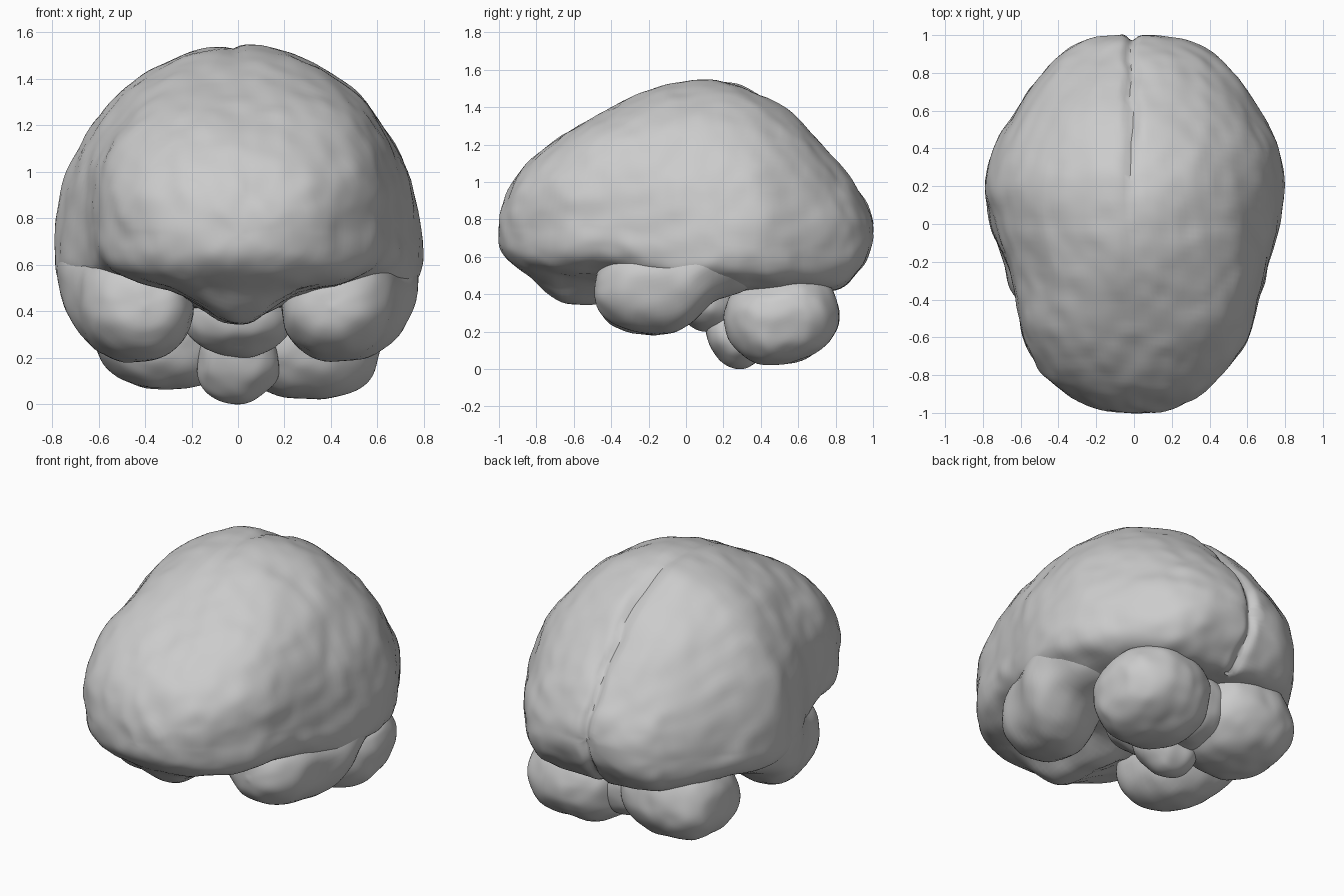
import bpy, bmesh, math
from mathutils import Vector, noise

cube = bpy.data.objects.get("Cube")
if cube:
    bpy.data.objects.remove(cube)

grey = bpy.data.materials.new("soft grey")
grey.use_nodes = True
grey.diffuse_color = (0.6, 0.6, 0.6, 1)
grey.node_tree.nodes["Principled BSDF"].inputs["Base Color"].default_value = (0.6, 0.6, 0.6, 1)


def spline(rows, steps):
    """Smooth rows of numbers with a Catmull-Rom spline."""
    out = []
    for i in range(len(rows) - 1):
        a, b, c, d = (rows[min(max(i + k, 0), len(rows) - 1)] for k in (-1, 0, 1, 2))
        for s in range(steps):
            t = s / steps
            out.append([q + t / 2 * (r - p + t * (2 * p - 5 * q + 4 * r - e + t * (3 * (q - r) + e - p)))
                        for p, q, r, e in zip(a, b, c, d)])
    return out + [list(rows[-1])]


def clamp(v):
    return min(1, max(0, v))


def squared(v, n):
    """Move a point of the unit circle or sphere to a squarer outline."""
    return v / sum(abs(q) ** n for q in v) ** (1 / n)


def roughen(p, amount):
    """Push a point about with two sizes of lumpy noise."""
    return p + amount * (noise.noise_vector(p * 4) + noise.noise_vector(p * 10) * 0.6)


def finish(name, bm):
    bmesh.ops.recalc_face_normals(bm, faces=bm.faces)
    mesh = bpy.data.meshes.new(name)
    bm.to_mesh(mesh)
    bm.free()
    mesh.materials.append(grey)
    obj = bpy.data.objects.new(name, mesh)
    bpy.context.collection.objects.link(obj)
    bpy.ops.object.select_all(action="DESELECT")
    obj.select_set(True)
    bpy.context.view_layer.objects.active = obj
    bpy.ops.object.shade_smooth_by_angle(angle=math.radians(40))


def loft(name, rows, shape, sides, low_n, steps=6, amount=0.013):
    """Skin rings running front to back; rows are y, x centre, half width, bottom, middle, top.
    low_n sets how square the lower half is; the upper half is squarer to the front."""
    bm = bmesh.new()
    rings = []
    for y, cx, w, low, mid, top in spline(rows, steps):
        ring = []
        for k in range(sides):
            a = math.tau * k / sides
            n = 2 + 0.4 * clamp(-y * 2) if math.sin(a) > 0 else low_n
            c, s = squared(Vector((math.cos(a), math.sin(a))), n)
            z = mid + s * (top - mid if s > 0 else mid - low)
            ring.append(bm.verts.new(roughen(shape(Vector((cx + w * c, y, z))), amount)))
        rings.append(ring)
    for r, q in zip(rings, rings[1:]):
        for k in range(sides):
            j = (k + 1) % sides
            bm.faces.new((r[k], r[j], q[j], q[k]))
    bm.faces.new(rings[0])
    bm.faces.new(rings[-1])
    finish(name, bm)


def lump(name, centre, radii, tilt=0, amount=0.014):
    """A lumpy, slightly boxy ellipsoid, tilted about x."""
    bm = bmesh.new()
    bmesh.ops.create_icosphere(bm, subdivisions=5, radius=1)
    c, s = math.cos(tilt), math.sin(tilt)
    for v in bm.verts:
        x, y, z = (q * r for q, r in zip(squared(v.co, 2.3), radii))
        v.co = roughen(Vector((x, y * c - z * s, y * s + z * c)) + Vector(centre), amount)
    finish(name, bm)


def cerebrum_shape(p):
    # frontal keel under the midline
    if p.z < 0.75:
        front = math.exp(-((p.y + 0.51) / 0.28) ** 4)
        p.z -= 0.16 * front * math.exp(-(p.x / 0.19) ** 2) * clamp((0.75 - p.z) / 0.2)
    # wandering cleft between the hemispheres, deeper to the back
    seam = -0.015 + 0.03 * noise.noise(Vector((0, p.y * 5, p.z * 5)))
    if p.z > 0.42:
        depth = 0.045 * clamp(p.y + 0.3)
        centre = Vector((0, p.y * 0.3, 0.75))
        p = p.lerp(centre, depth * math.exp(-((p.x - seam) / 0.03) ** 2))
    return p


# Cerebrum: both hemispheres
loft("cerebrum", [
    (-1.0, 0, 0.01, 0.72, 0.73, 0.74),
    (-0.985, 0, 0.17, 0.63, 0.74, 0.87),
    (-0.9, 0, 0.36, 0.55, 0.75, 1.03),
    (-0.78, 0, 0.49, 0.51, 0.77, 1.16),
    (-0.6, 0.01, 0.6, 0.50, 0.79, 1.29),
    (-0.4, 0.02, 0.645, 0.49, 0.79, 1.4),
    (-0.2, 0.02, 0.70, 0.44, 0.73, 1.49),
    (0, 0.01, 0.765, 0.41, 0.68, 1.54),
    (0.2, 0, 0.79, 0.41, 0.66, 1.54),
    (0.4, 0.01, 0.755, 0.42, 0.66, 1.47),
    (0.6, 0.02, 0.645, 0.42, 0.67, 1.34),
    (0.8, 0.02, 0.5, 0.42, 0.69, 1.12),
    (0.91, 0.01, 0.39, 0.5, 0.71, 0.98),
    (0.98, 0, 0.23, 0.61, 0.73, 0.86),
    (1.0, 0, 0.01, 0.73, 0.74, 0.75)], cerebrum_shape, 160, 3.6)

for side, word, lift in ((1, "left", 0), (-1, "right", 0.04)):
    # Temporal lobe: y, x centre, half width, bottom, middle, top
    lobe = [(-0.49, 0.41, 0.01, 0.41, 0.42, 0.43),
            (-0.465, 0.41, 0.13, 0.31, 0.43, 0.54),
            (-0.36, 0.42, 0.22, 0.22, 0.45, 0.64),
            (-0.15, 0.45, 0.26, 0.18, 0.48, 0.76),
            (0, 0.49, 0.275, 0.23, 0.54, 0.8),
            (0.15, 0.52, 0.25, 0.36, 0.6, 0.8),
            (0.35, 0.5, 0.2, 0.45, 0.62, 0.75),
            (0.5, 0.45, 0.01, 0.6, 0.62, 0.64)]
    loft(word + "_temporal_lobe", [(r[0], side * r[1]) + r[2:] for r in lobe],
         lambda p: p, 64, 2.3)
    # Cerebellum half
    lump(word + "_cerebellum", (side * 0.305, 0.515 - lift / 2, 0.275 + lift),
         (0.315, 0.305, 0.25), 0.25)

# Parts along the midline
lump("cerebellum_middle", (0, 0.48, 0.3), (0.18, 0.22, 0.19))
lump("brainstem_bulge", (0, 0.1, 0.38), (0.23, 0.18, 0.17), -0.5)
lump("brainstem", (0, 0.26, 0.17), (0.17, 0.18, 0.13), -0.9)
